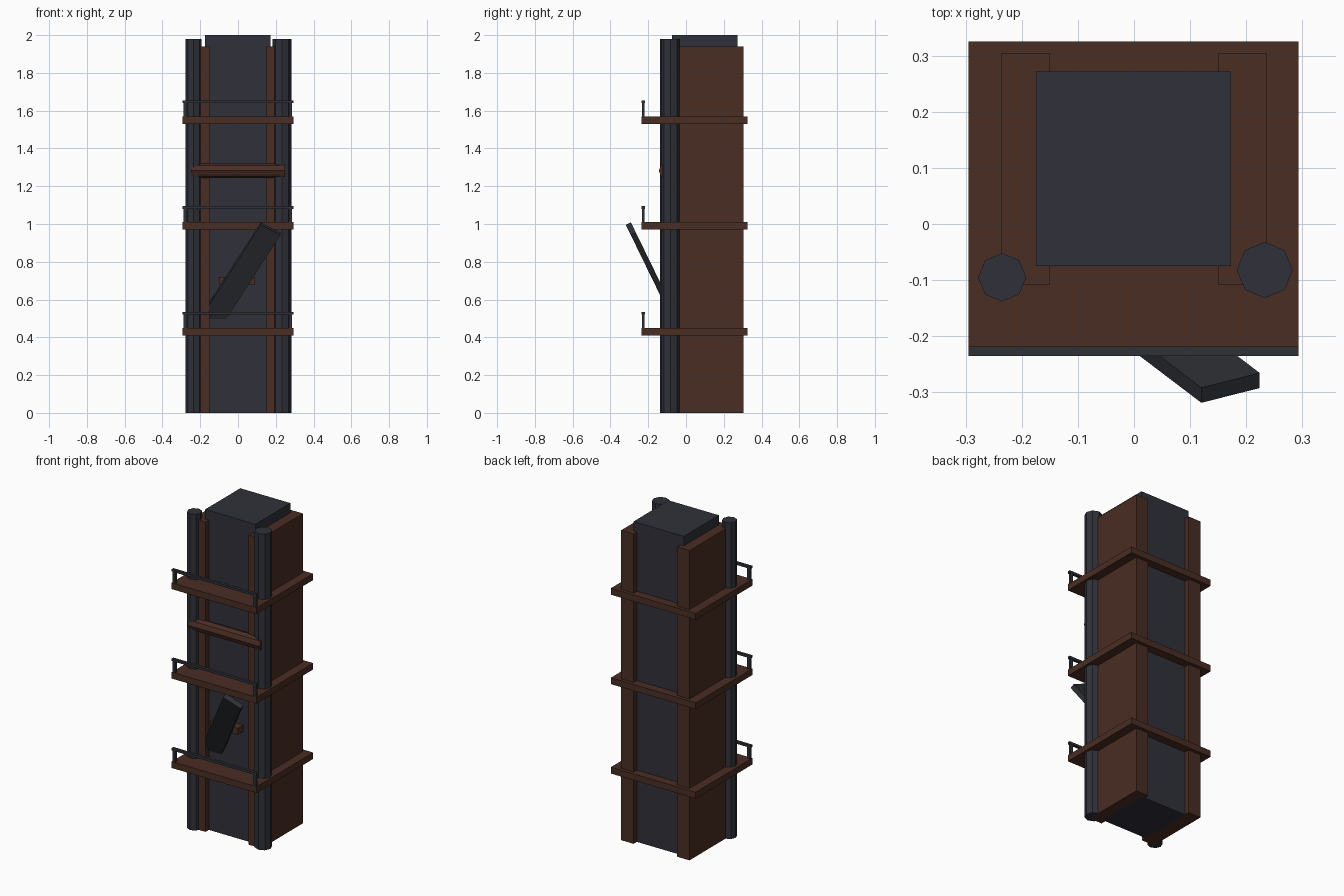
import bpy
from math import radians
from mathutils import Matrix, Vector

cube = bpy.data.objects.get("Cube")
if cube:
    bpy.data.objects.remove(cube, do_unlink=True)


def material(name, rgb):
    m = bpy.data.materials.new(name)
    m.use_nodes = True
    m.diffuse_color = (*rgb, 1)
    m.node_tree.nodes["Principled BSDF"].inputs["Base Color"].default_value = (*rgb, 1)
    return m


STONE = material("dark slate", (0.030, 0.031, 0.042))
IRON = material("dark iron", (0.028, 0.031, 0.038))
WOOD = material("brown wood", (0.068, 0.026, 0.017))


def finish(name, mat):
    ob = bpy.context.object
    ob.name = ob.data.name = name
    ob.data.materials.append(mat)
    return ob


def box(name, mat, x, y, z):
    """Box from its extents along each axis."""
    spans = (x, y, z)
    bpy.ops.mesh.primitive_cube_add(size=1)
    ob = finish(name, mat)
    size = Vector([b - a for a, b in spans])
    centre = Vector([(a + b) / 2 for a, b in spans])
    ob.data.transform(Matrix.Translation(centre) @ Matrix.Diagonal((*size, 1)))
    return ob


def rod(name, mat, radius, length, centre, rotation=(0, 0, 0)):
    bpy.ops.mesh.primitive_cylinder_add(vertices=8, radius=radius, depth=length,
                                        location=centre, rotation=rotation)
    return finish(name, mat)


# Tower core and the timber cladding on both sides
box("tower_core", STONE, (-0.175, 0.173), (-0.075, 0.272), (0, 2))
box("right_cladding", WOOD, (-0.237, -0.15), (-0.108, 0.304), (0, 1.94))
box("left_cladding", WOOD, (0.15, 0.237), (-0.108, 0.304), (0, 1.94))

# Vertical pipes on the front corners
rod("right_pipe", STONE, 0.043, 1.98, (-0.235, -0.095, 0.99))
rod("left_pipe", STONE, 0.050, 1.98, (0.233, -0.082, 0.99))

# Decks with a front railing
for level, z in enumerate((0.41, 0.97, 1.53), 1):
    top = z + 0.04
    box(f"deck_{level}", WOOD, (-0.295, 0.293), (-0.235, 0.325), (z, top))
    box(f"rail_{level}", IRON, (-0.295, 0.293), (-0.235, -0.218), (top + 0.07, top + 0.085))
    for side, x in (("right", -0.28), ("left", 0.278)):
        box(f"{side}_rail_post_{level}", IRON, (x - 0.009, x + 0.009),
            (-0.234, -0.219), (top, top + 0.075))

# Horizontal log beam across the front
rod("log_beam", WOOD, 0.039, 0.5, (0, -0.105, 1.282), (0, radians(90), 0))

# Leaning plank and the peg behind it
box("peg", WOOD, (-0.1, 0.09), (-0.13, -0.06), (0.68, 0.72))
plank = box("leaning_plank", IRON, (-0.06, 0.06), (-0.015, 0.015), (-0.64, 0))
plank.matrix_world = (Matrix.Translation((0.172, -0.292, 0.975))
                      @ Matrix.Rotation(radians(26), 4, "X")
                      @ Matrix.Rotation(radians(30), 4, "Y"))
